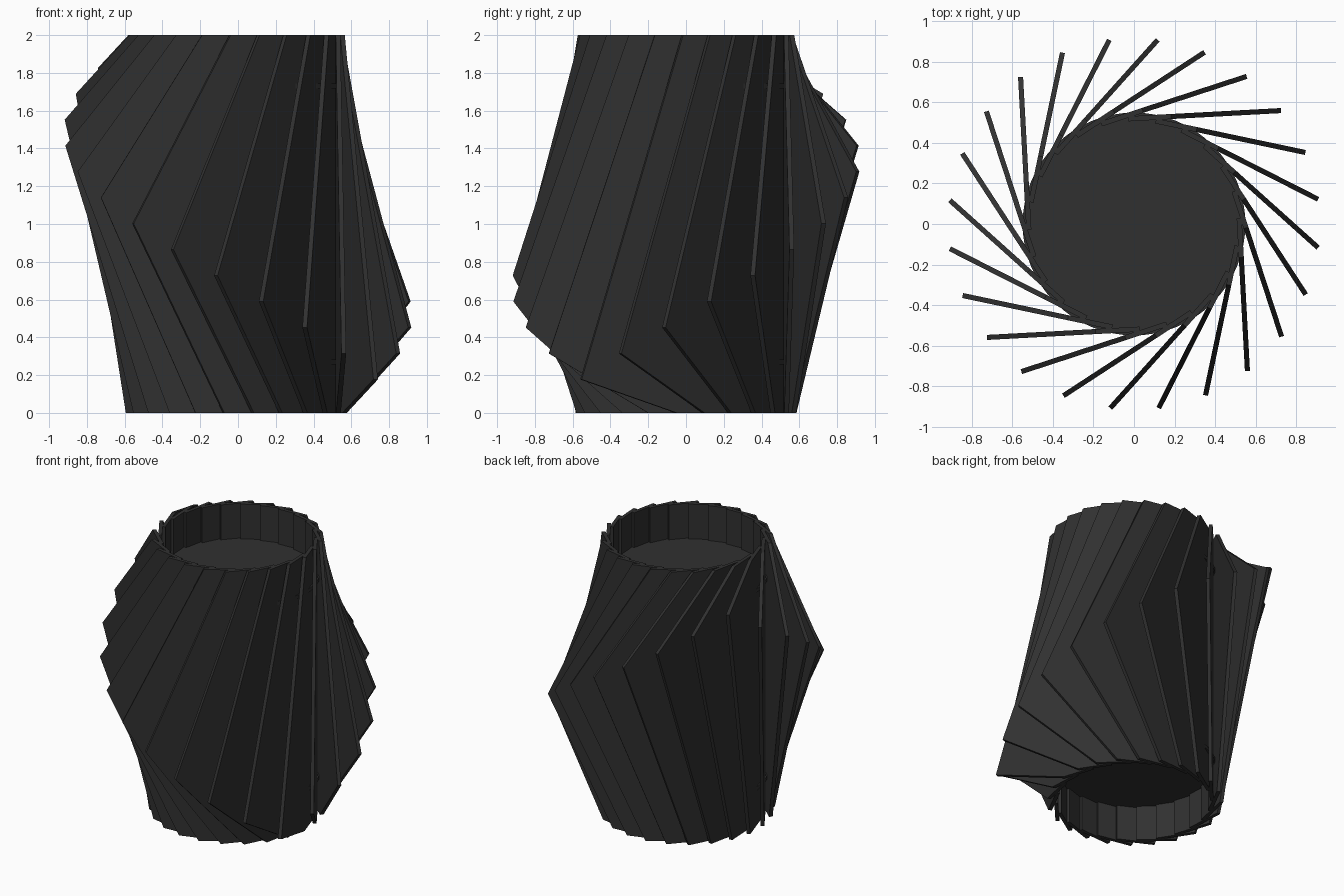
import bpy, bmesh, math
from mathutils import Matrix

if "Cube" in bpy.data.objects:
    bpy.data.objects.remove(bpy.data.objects["Cube"])

N = 24              # blades around the ring
R = 0.52            # blades lie tangent to this circle
TIP = 0.755         # distance from tangent point to the pointed tip
THICK = 0.025


def new_object(name, bm):
    bmesh.ops.recalc_face_normals(bm, faces=bm.faces)
    mesh = bpy.data.meshes.new(name)
    bm.to_mesh(mesh)
    bm.free()
    obj = bpy.data.objects.new(name, mesh)
    bpy.context.collection.objects.link(obj)
    return obj


def blade(i):
    # the point of each blade climbs steadily to the far side, then descends
    k = min(i, N - i) / (N / 2)
    peak = 0.177 + 1.65 * k
    widen = 0.025 * (2 * k - 1)
    profile = [(0, 0), (0.25 + widen, 0), (TIP, peak), (0.215 + widen, 2), (0, 2)]
    bm = bmesh.new()
    face = bm.faces.new([bm.verts.new((t, R - THICK / 2, z)) for t, z in profile])
    ext = bmesh.ops.extrude_face_region(bm, geom=[face])
    verts = [v for v in ext["geom"] if isinstance(v, bmesh.types.BMVert)]
    bmesh.ops.translate(bm, verts=verts, vec=(0, THICK, 0))
    angle = math.radians(-37.3 - 34.6 + i * 360 / N)
    bm.transform(Matrix.Rotation(angle, 4, "Z"))
    new_object(f"blade_{i + 1:02d}", bm)


def disc(name, z):
    bm = bmesh.new()
    bmesh.ops.create_cone(bm, cap_ends=True, segments=64, radius1=0.55, radius2=0.55,
                          depth=0.026, matrix=Matrix.Translation((0, 0, z)))
    obj = new_object(name, bm)
    bpy.context.view_layer.objects.active = obj
    obj.select_set(True)
    bpy.ops.object.shade_smooth_by_angle()
    obj.select_set(False)


# Overlapping pointed blades
for i in range(N):
    blade(i)

# Two discs holding the blades together
disc("lower_disc", 0.27)
disc("upper_disc", 1.73)

# Dark finish
mat = bpy.data.materials.new("dark_grey")
mat.diffuse_color = (0.03, 0.03, 0.03, 1)
mat.use_nodes = True
mat.node_tree.nodes["Principled BSDF"].inputs["Base Color"].default_value = mat.diffuse_color
for obj in bpy.context.collection.objects:
    obj.data.materials.append(mat)
